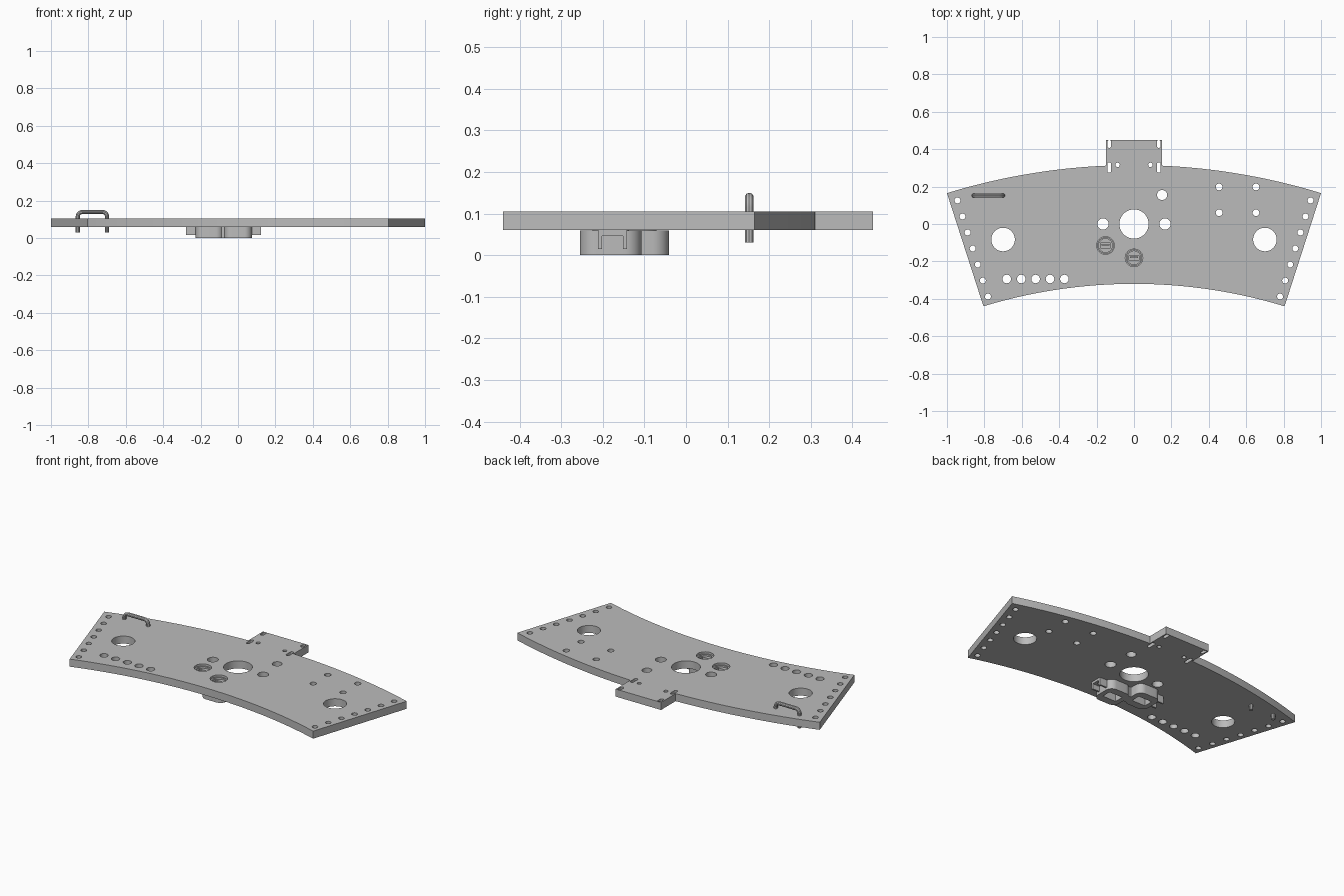
import bpy
import bmesh
from math import sin, cos, pi, atan2, radians

default = bpy.data.objects.get("Cube")
if default:
    bpy.data.objects.remove(default, do_unlink=True)

GREY = (0.5, 0.5, 0.5, 1)
metal = bpy.data.materials.new("plain grey")
metal.use_nodes = True
metal.diffuse_color = GREY
metal.node_tree.nodes["Principled BSDF"].inputs["Base Color"].default_value = GREY


def rounded(cx, cy, hw, hh, r, n=8):
    """Rounded rectangle; a circle when the radius equals both half sizes."""
    pts = []
    for k, (sx, sy) in enumerate([(1, 1), (-1, 1), (-1, -1), (1, -1)]):
        for i in range(n + 1):
            a = (k + i / n) * pi / 2
            p = (cx + sx * (hw - r) + r * cos(a), cy + sy * (hh - r) + r * sin(a))
            if not pts or abs(p[0] - pts[-1][0]) + abs(p[1] - pts[-1][1]) > 1e-6:
                pts.append(p)
    if abs(pts[0][0] - pts[-1][0]) + abs(pts[0][1] - pts[-1][1]) < 1e-6:
        pts.pop()
    return pts


def circle(x, y, r, n=8):
    return rounded(x, y, r, r, r, n)


def rect(cx, cy, hw, hh):
    return [(cx + hw, cy + hh), (cx - hw, cy + hh), (cx - hw, cy - hh), (cx + hw, cy - hh)]


def arc(half, y_mid, y_end, x0, x1, n=20):
    """Points on a shallow arc symmetric about x = 0."""
    sag = y_mid - y_end
    rad = (half ** 2 + sag ** 2) / (2 * sag)
    cy = y_mid - rad
    a0, a1 = [atan2(x, (rad ** 2 - x ** 2) ** 0.5) for x in (x0, x1)]
    return [(rad * sin(a0 + (a1 - a0) * i / n), cy + rad * cos(a0 + (a1 - a0) * i / n))
            for i in range(n + 1)]


def finish(name, curve):
    """Turn a curve into a clean mesh object with sharp edges kept."""
    temp = bpy.data.objects.new("outline", curve)
    bpy.context.collection.objects.link(temp)
    deps = bpy.context.evaluated_depsgraph_get()
    mesh = bpy.data.meshes.new_from_object(temp.evaluated_get(deps))
    bpy.data.objects.remove(temp, do_unlink=True)
    bm = bmesh.new()
    bm.from_mesh(mesh)
    bmesh.ops.remove_doubles(bm, verts=bm.verts, dist=1e-5)
    bmesh.ops.recalc_face_normals(bm, faces=bm.faces)
    bm.to_mesh(mesh)
    bm.free()
    mesh.name = name
    mesh.materials.clear()
    mesh.materials.append(metal)
    obj = bpy.data.objects.new(name, mesh)
    bpy.context.collection.objects.link(obj)
    bpy.ops.object.select_all(action="DESELECT")
    obj.select_set(True)
    bpy.context.view_layer.objects.active = obj
    bpy.ops.object.shade_smooth_by_angle(angle=radians(30))
    return obj


def add_spline(curve, pts, cyclic=True):
    s = curve.splines.new("POLY")
    s.points.add(len(pts) - 1)
    for p, co in zip(s.points, pts):
        p.co = (co[0], co[1], co[2] if len(co) > 2 else 0, 1)
    s.use_cyclic_u = cyclic


def slab(name, loops, z0, z1):
    """Extrude an outline, with any further loops as holes, from z0 to z1."""
    curve = bpy.data.curves.new(name, "CURVE")
    curve.dimensions = "2D"
    curve.fill_mode = "BOTH"
    curve.extrude = (z1 - z0) / 2
    for pts in loops:
        add_spline(curve, pts)
    obj = finish(name, curve)
    for v in obj.data.vertices:
        v.co.z += (z0 + z1) / 2
    return obj


# Curved plate with a rear tab
PLATE_Z0, PLATE_Z1 = 0.06, 0.105
ports = [("right", -0.152, -0.115), ("left", 0.0, -0.181)]
outline = arc(1, 0.315, 0.165, -1, -0.15)
outline += [(-0.15, 0.45), (0.15, 0.45)]
outline += arc(1, 0.315, 0.165, 0.15, 1)
outline += arc(0.805, -0.32, -0.44, 0.805, -0.805, 32)
holes = [circle(0, 0, 0.078, 12), circle(0.15, 0.155, 0.027)]
for side in (-1, 1):
    holes.append(circle(side * 0.70, -0.083, 0.063, 12))
    holes.append(circle(side * 0.166, 0, 0.03))
    holes.append(circle(side * 0.088, 0.316, 0.012, 5))
    holes.append(rounded(side * 0.132, 0.428, 0.01, 0.021, 0.01, 5))
    holes.append(rounded(side * 0.132, 0.302, 0.01, 0.028, 0.01, 5))
    for i in range(7):
        t = i / 6
        holes.append(circle(side * (0.944 - 0.163 * t), 0.126 - 0.514 * t, 0.016, 5))
holes += [circle(x, y, 0.018, 6) for x in (0.455, 0.652) for y in (0.06, 0.198)]
holes += [circle(-0.68 + 0.077 * i, -0.294, 0.023, 6) for i in range(5)]
holes += [circle(x, y, 0.047, 10) for _, x, y in ports]
slab("plate", [outline] + holes, PLATE_Z0, PLATE_Z1)

# Two sockets, each with a housing below the plate
for side, x, y in ports:
    body = rounded(x, y, 0.074, 0.074, 0.04)
    slab(side + "_housing_wall", [body, rect(x, y, 0.045, 0.028)], 0, 0.045)
    slab(side + "_housing_top", [body], 0.045, 0.059)
    slab(side + "_socket_collar", [circle(x, y, 0.044, 10), circle(x, y, 0.036, 10)], 0.055, 0.094)
    slab(side + "_socket_face", [circle(x, y, 0.036, 10), rect(x, y, 0.027, 0.013)], 0.059, 0.084)
    slab(side + "_socket_tongue", [rect(x, y + 0.004, 0.021, 0.004)], 0.059, 0.08)

# Web joining the housings
slab("housing_web", [rect(-0.076, -0.148, 0.012, 0.03)], 0, 0.059)

# Mounting ears: a flange with a screw hole between two ribs
for name, x, y in [("right_ear", -0.25, -0.115), ("left_ear", 0.095, -0.177)]:
    slab(name + "_flange", [rect(x, y, 0.027, 0.035), circle(x, y, 0.012, 5)], 0.046, 0.06)
    for tag, s in (("front", -1), ("back", 1)):
        slab(name + "_" + tag + "_rib", [rect(x, y + s * 0.03, 0.027, 0.005)], 0.015, 0.046)

# Handle: a bent rod whose legs pass through the plate
left, right, low, high, bend = -0.857, -0.70, 0.03, 0.139, 0.025
path = [(left, 0.152, low)]
for cx, start in ((left + bend, pi), (right - bend, pi / 2)):
    for i in range(7):
        a = start - i / 6 * pi / 2
        path.append((cx + bend * cos(a), 0.152, high - bend + bend * sin(a)))
path.append((right, 0.152, low))
rod = bpy.data.curves.new("handle", "CURVE")
rod.dimensions = "3D"
rod.bevel_depth = 0.011
rod.bevel_resolution = 3
rod.use_fill_caps = True
add_spline(rod, path, cyclic=False)
finish("handle", rod)
